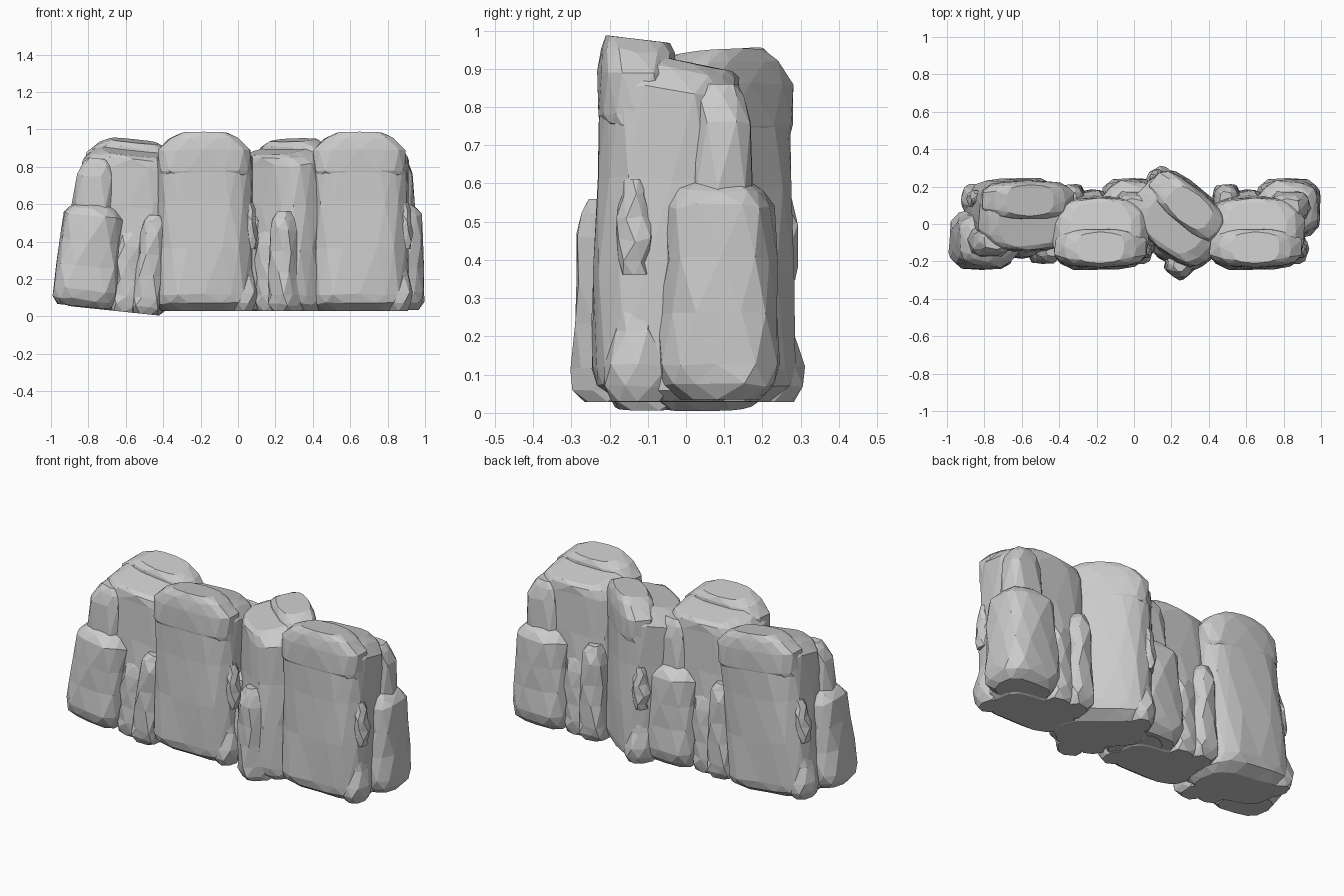
import bpy, bmesh, math, random
from mathutils import Matrix, Vector

if "Cube" in bpy.data.objects:
    bpy.data.objects.remove(bpy.data.objects["Cube"])

random.seed(11)


def stone(name, x, y, z, foot=0.09, crown=0.1, taper=0.03, slope=0, wide=1.0, deep=0.8,
          sides=14, power=3.4, jitter=0.008):
    """Faceted stone filling the x, y, z ranges. foot and crown are rounded heights,
    wide and deep scale how far the crown rounds in along x and y."""
    cx, cy = sum(x) / 2, sum(y) / 2
    hx, hy = (x[1] - x[0]) / 2, (y[1] - y[0]) / 2
    z0, z1 = z
    r = min(hx, hy) * 0.5
    top = z1 - crown
    body = top - z0 - foot
    # (height, body inset, crown inset)
    levels = [(z0, r * 0.7, 0), (z0 + foot * 0.4, r * 0.17, 0), (z0 + foot, 0, 0)]
    if body > 0.2:
        levels += [(z0 + foot + f * body, taper * f, 0) for f in (1 / 3, 2 / 3)]
    levels += [(top, taper, 0), (top + crown * 0.65, taper, r * 0.45), (z1, taper, r)]

    bm = bmesh.new()
    rings = []
    for i, (h, inset, rnd) in enumerate(levels):
        tilt = slope * max(0, (h - top + crown * 0.5) / (crown * 1.5))
        ring = []
        for k in range(sides):
            a = 2 * math.pi * (k + 0.5 * (i % 2)) / sides
            c, s = math.cos(a), math.sin(a)
            wx = max(hx - inset * 0.6 - rnd * wide, 0.015)
            wy = max(hy - inset - rnd * deep, 0.015)
            px = cx + math.copysign(abs(c) ** (2 / power), c) * wx
            py = cy + math.copysign(abs(s) ** (2 / power), s) * wy
            j = [random.uniform(-jitter, jitter) for _ in range(3)]
            if i in (0, len(levels) - 1):
                j[2] = 0
            ring.append(bm.verts.new((px + j[0], py + j[1], h + tilt * (py - y[0]) + j[2])))
        rings.append(ring)
    # staggered triangles between neighbouring rings
    for i in range(len(rings) - 1):
        lo, hi = rings[i], rings[i + 1]
        for k in range(sides):
            n = (k + 1) % sides
            if i % 2 == 0:
                tris = (lo[k], lo[n], hi[k]), (lo[n], hi[n], hi[k])
            else:
                tris = (lo[k], hi[n], hi[k]), (lo[k], lo[n], hi[n])
            for t in tris:
                bm.faces.new(t)
    bm.faces.new(rings[0][::-1])
    bm.faces.new(rings[-1])
    bmesh.ops.recalc_face_normals(bm, faces=bm.faces)
    me = bpy.data.meshes.new(name)
    bm.to_mesh(me)
    bm.free()
    return me


parts = [
    # tall main slab with a back-sloping top
    stone("main_slab", (-0.27, 0.27), (-0.25, 0.165), (0.03, 0.97), crown=0.11,
          taper=0.018, slope=-0.21, wide=0.9, deep=0.3, sides=16, power=3.1),
    # raised layer along the front of the top, flush with the slab below
    stone("top_ledge", (-0.25, 0.25), (-0.232, -0.02), (0.74, 0.99), foot=0.04, crown=0.1,
          taper=0.004, slope=-0.12, wide=2.3, deep=0.35, power=3.1, jitter=0.005),
    # wide low stone at the back corner
    stone("large_buttress", (0.0, 0.352), (-0.08, 0.25), (0.035, 0.61), crown=0.07,
          taper=0.022, sides=12, power=3.0),
    # narrow low stones beside it
    stone("small_buttress", (-0.235, -0.075), (0.0, 0.215), (0.03, 0.58), taper=0.01, sides=9, power=3),
    stone("gap_stone", (-0.12, 0.04), (0.0, 0.19), (0.03, 0.5), taper=0.01, sides=8, power=3),
    # knob above the large buttress
    stone("upper_knob", (0.08, 0.29), (0.0, 0.18), (0.5, 0.86), taper=0.01, sides=9, power=3),
    # thin shards on the side
    stone("side_shard", (0.18, 0.285), (-0.18, -0.09), (0.36, 0.61), taper=0.005, sides=7, power=2.5),
    stone("foot_shard", (0.13, 0.28), (-0.22, -0.03), (0.03, 0.37), crown=0.15, sides=8, power=2.5),
]

# four copies of the cluster: x, y, turn, tilt, height scale
clusters = [(-0.18, 0, 0, 0, 1), (0.65, 0, 0, 0, 1), (0.215, -0.01, 140, 0, 0.965), (-0.655, 0, 180, 6, 0.965)]
for x, y, turn, tilt, height in clusters:
    place = (Matrix.Translation((x, y, 0))
             @ Matrix.Rotation(math.radians(tilt), 4, 'Y')
             @ Matrix.Rotation(math.radians(turn), 4, 'Z')
             @ Matrix.Diagonal((1, 1, height, 1)))
    for me in parts:
        ob = bpy.data.objects.new(me.name, me)
        bpy.context.collection.objects.link(ob)
        ob.matrix_world = place
